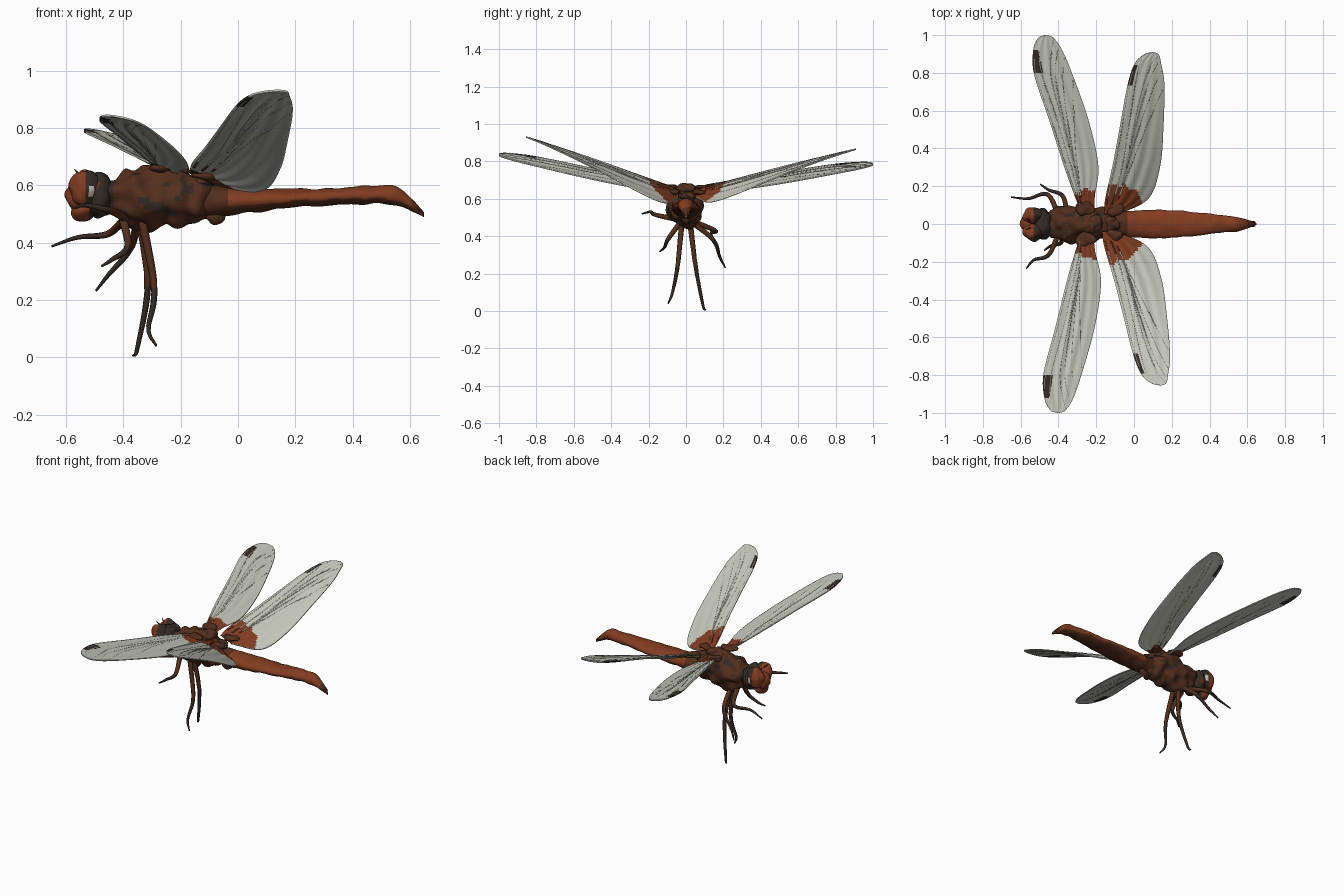
import bpy, bmesh, math
from mathutils import Vector, noise

if "Cube" in bpy.data.objects:
    bpy.data.objects.remove(bpy.data.objects["Cube"])

def material(name, rgb):
    m = bpy.data.materials.new(name)
    m.diffuse_color = (*rgb, 1)
    m.use_nodes = True
    m.node_tree.nodes["Principled BSDF"].inputs["Base Color"].default_value = m.diffuse_color
    return m

RED = material("rust red", (.225, .046, .015))
BROWN = material("dark rust brown", (.088, .028, .012))
DARK = material("blackish brown", (.036, .024, .018))
WING = material("pale wing grey", (.56, .57, .50))
VEIN = material("wing vein grey", (.42, .42, .37))
PALE = material("eye glint", (.62, .58, .48))

def finish(name, bm, mats, rule=None):
    bmesh.ops.recalc_face_normals(bm, faces=bm.faces)
    bm.normal_update()
    for f in bm.faces:
        f.smooth = True
        if rule:
            f.material_index = rule(f.calc_center_median(), f.normal)
    me = bpy.data.meshes.new(name)
    bm.to_mesh(me)
    bm.free()
    for m in mats:
        me.materials.append(m)
    ob = bpy.data.objects.new(name, me)
    bpy.context.collection.objects.link(ob)

def loft(name, rings, mats, rule=None):
    """Skin a list of closed rings and cap both ends."""
    bm = bmesh.new()
    vs = [[bm.verts.new(p) for p in r] for r in rings]
    n = len(vs[0])
    for a, b in zip(vs, vs[1:]):
        for i in range(n):
            bm.faces.new((a[i], a[(i + 1) % n], b[(i + 1) % n], b[i]))
    bm.faces.new(vs[0])
    bm.faces.new(vs[-1][::-1])
    finish(name, bm, mats, rule)

def spline(pts, u):
    """Catmull-Rom point at u in 0..1, any number of components."""
    pts = [Vector(p) for p in pts]
    k = min(int(u * (len(pts) - 1)), len(pts) - 2)
    t = u * (len(pts) - 1) - k
    b, c = pts[k], pts[k + 1]
    a = pts[k - 1] if k else b * 2 - c
    d = pts[k + 2] if k + 2 < len(pts) else c * 2 - b
    return .5 * (2 * b + (c - a) * t + (2 * a - 5 * b + 4 * c - d) * t * t + (3 * b - a - 3 * c + d) * t ** 3)

def tube(name, pts, r0, r1, mats, rule=None, n=7):
    rings = []
    for i, p in enumerate(pts):
        d = Vector(pts[min(i + 1, len(pts) - 1)]) - Vector(pts[max(i - 1, 0)])
        q = d.to_track_quat('Z', 'Y')
        r = r0 + (r1 - r0) * i / (len(pts) - 1)
        angles = [math.tau * j / n for j in range(n)]
        rings.append([Vector(p) + q @ Vector((r * math.cos(a), r * math.sin(a), 0)) for a in angles])
    loft(name, rings, mats, rule)

def body(name, stations, steps, rough, mats, rule, n=36):
    """Elliptical body along x; stations are (x, z centre, half width, half height)."""
    rings = []
    for s in range(steps + 1):
        x, z, w, h = spline(stations, s / steps)
        ring = []
        for j in range(n):
            c, k = math.cos(math.tau * j / n), math.sin(math.tau * j / n)
            p = Vector((x, w * c, z + h * k))
            ring.append(p + Vector((0, c, k)) * rough * noise.noise(p * 18))
        rings.append(ring)
    loft(name, rings, mats, rule)

def blob(name, centre, size, mats, rule=None, rough=.012):
    bm = bmesh.new()
    bmesh.ops.create_uvsphere(bm, u_segments=32, v_segments=20, radius=1)
    for v in bm.verts:
        p = Vector([c + s * d for c, s, d in zip(centre, size, v.co)])
        v.co = p + v.co * rough * noise.noise(p * 22)
    finish(name, bm, mats, rule)

def mottled(c, n):
    return int(noise.noise(c * 24) > .3)

# Thorax, with dark blotches on the sides and a dark collar
body("thorax", [(-.47, .56, .04, .045), (-.41, .556, .075, .08), (-.32, .56, .088, .108),
                (-.22, .565, .086, .10), (-.14, .55, .068, .08), (-.06, .545, .04, .045)],
     50, .03, [BROWN, DARK], lambda c, n: 1 if c.x < -.435 else mottled(c, n))
blob("wing_muscle_ridge", (-.215, 0, .65), (.06, .05, .033), [BROWN, DARK], mottled, .025)
blob("hind_ridge", (-.13, 0, .61), (.065, .045, .022), [BROWN, DARK], mottled, .02)
blob("belly_bump", (-.08, 0, .495), (.035, .022, .035), [BROWN])

# Abdomen, red above and brown below, brown at both ends
body("abdomen", [(-.15, .545, .055, .06), (0, .545, .07, .046), (.15, .552, .075, .035),
                 (.3, .558, .064, .03), (.45, .567, .049, .032), (.56, .56, .035, .031),
                 (.648, .498, .006, .01)], 70, .006, [RED, BROWN],
     lambda c, n: int(c.x > .605 or c.x < -.04 or n.z < -.5))

# Head: dark back, two compound eyes with a pale glint, face and jaw
blob("head_back", (-.485, 0, .567), (.05, .085, .08), [DARK, BROWN],
     lambda c, n: int(noise.noise(c * 20) > .35))
for s in (-1, 1):
    blob("compound_eye", (-.532, .042 * s, .588), (.058, .048, .064), [RED, PALE, DARK],
         lambda c, n: 1 if abs(c.x + .512) < .011 and abs(c.z - .58) < .018 and abs(c.y) > .07
         else 2 if c.x > -.53 else 0)
    tube("antenna", [(-.55, .02 * s, .635), (-.57, .03 * s, .655)], .004, .002, [DARK])
    tube("tail_clasper", [(.59, .012 * s, .55), (.64, .01 * s, .51)], .01, .004, [BROWN])
blob("face", (-.555, 0, .56), (.045, .055, .055), [RED, DARK], lambda c, n: int(c.x > -.53))
blob("jaw", (-.54, 0, .515), (.042, .05, .036), [RED, DARK], lambda c, n: int(c.x > -.52))

# Legs: hip x, knee, ankle and foot; brown thighs and dark shins
LEGS = {
    "front_leg_left": (-.39, (-.455, .155, .43), (-.56, .135, .418), (-.65, .142, .387)),
    "front_leg_right": (-.39, (-.45, -.16, .513), (-.53, -.19, .53), (-.57, -.235, .52)),
    "middle_leg_left": (-.35, (-.375, .145, .38), (-.45, .18, .29), (-.495, .21, .232)),
    "middle_leg_right": (-.40, (-.385, -.095, .385), (-.44, -.115, .34), (-.475, -.14, .318)),
    "hind_leg_left": (-.34, (-.315, .05, .25), (-.35, .09, .035), (-.366, .105, .005)),
    "hind_leg_right": (-.335, (-.292, -.045, .24), (-.312, -.072, .10), (-.285, -.095, .04)),
}
for name, (x, knee, ankle, foot) in LEGS.items():
    hip = Vector((x, math.copysign(.02, foot[1]), .485))
    thigh = (Vector(knee) - hip).length
    tube(name, [spline((hip, knee, ankle, foot), i / 30) for i in range(31)], .016, .004, [BROWN, DARK],
         lambda c, n: int((c - hip).length > thigh))

# Wing outlines: fraction of span, leading and trailing offset from the root-to-tip line
FRONT = [(0, -.03, .03), (.1, -.05, .055), (.27, -.07, .112), (.52, -.09, .118),
         (.78, -.113, .09), (.92, -.086, .065), (.985, -.045, .035), (1, -.006, .006)]
HIND = [(0, -.03, .05), (.1, -.045, .185), (.3, -.053, .2), (.55, -.07, .16),
        (.8, -.088, .107), (.93, -.08, .06), (.985, -.045, .035), (1, -.006, .006)]
# Each wing: outline, root, tip, tilt of the chord at the root and at the tip
WINGS = {
    "front_wing_left": (FRONT, (-.24, .05, .65), (-.465, 1, .785), -.33, -.22),
    "front_wing_right": (FRONT, (-.245, -.05, .65), (-.40, -1, .835), -.33, -.22),
    "hind_wing_left": (HIND, (-.13, .05, .63), (.10, .91, .865), -.42, 0),
    "hind_wing_right": (HIND, (-.14, -.04, .63), (.14, -.855, .93), -.48, 0),
}

for name, (outline, root, tip, tilt0, tilt1) in WINGS.items():
    def wing_point(u, t):
        s, lead, trail = spline(outline, u)
        p = Vector(root).lerp(Vector(tip), s)
        off = lead + (trail - lead) * t
        # slight arch, and pleats that sweep back towards the rear edge
        bend = (trail - lead) * (.03 * math.sin(math.pi * t) * (1 - u)
                                 + .014 * math.sin(t * 24 - u * 14) * math.sin(math.pi * t))
        return p + Vector((off, 0, off * (tilt0 + (tilt1 - tilt0) * s) + bend))

    rings = []
    up = Vector((0, 0, .0035))
    for i in range(91):
        top = [wing_point(i / 90, j / 36) for j in range(37)]
        rings.append([p + up for p in top] + [p - up for p in reversed(top)])
    stain = .175 if outline is HIND else .145
    centre = Vector((root[0] + .02, root[1] * .7, 0))

    def wing_rule(c, n):
        flat = Vector((c.x, c.y, 0))
        s = (c.y - root[1]) / (tip[1] - root[1])
        if n.z > 0 and (flat - centre).length < stain + .02 * noise.noise(c * 30):
            return 1
        if abs(c.y) < .075 and n.z < 0:
            return 2
        # dark cell near the tip, along the leading edge
        off = c.x - (root[0] + (tip[0] - root[0]) * s)
        return 3 if .79 < s < .92 and off < -.062 else 0
    loft(name, rings, [WING, RED, BROWN, DARK], wing_rule)

    # Veins: two along the front margin, the rest curving to the rear edge
    for k in range(6):
        u0, u1, t0, t1 = (.1, .65 + .1 * k, .15 * k + .05, .15 * k + .05) if k < 2 else (.07 * k, .35 + .1 * k, .3, .95)
        path = [wing_point(u0 + (u1 - u0) * i / 40, t0 + (t1 - t0) * (i / 40) ** 2) for i in range(41)]
        tube(name + "_vein", path, .0055, .0042, [VEIN, BROWN], lambda c, n: int(abs(c.y) < .15), 5)
    # Fleshy wing hinge
    blob(name + "_hinge", wing_point(.05, .4), (.05, .035, .014), [BROWN, DARK], mottled, .015)
